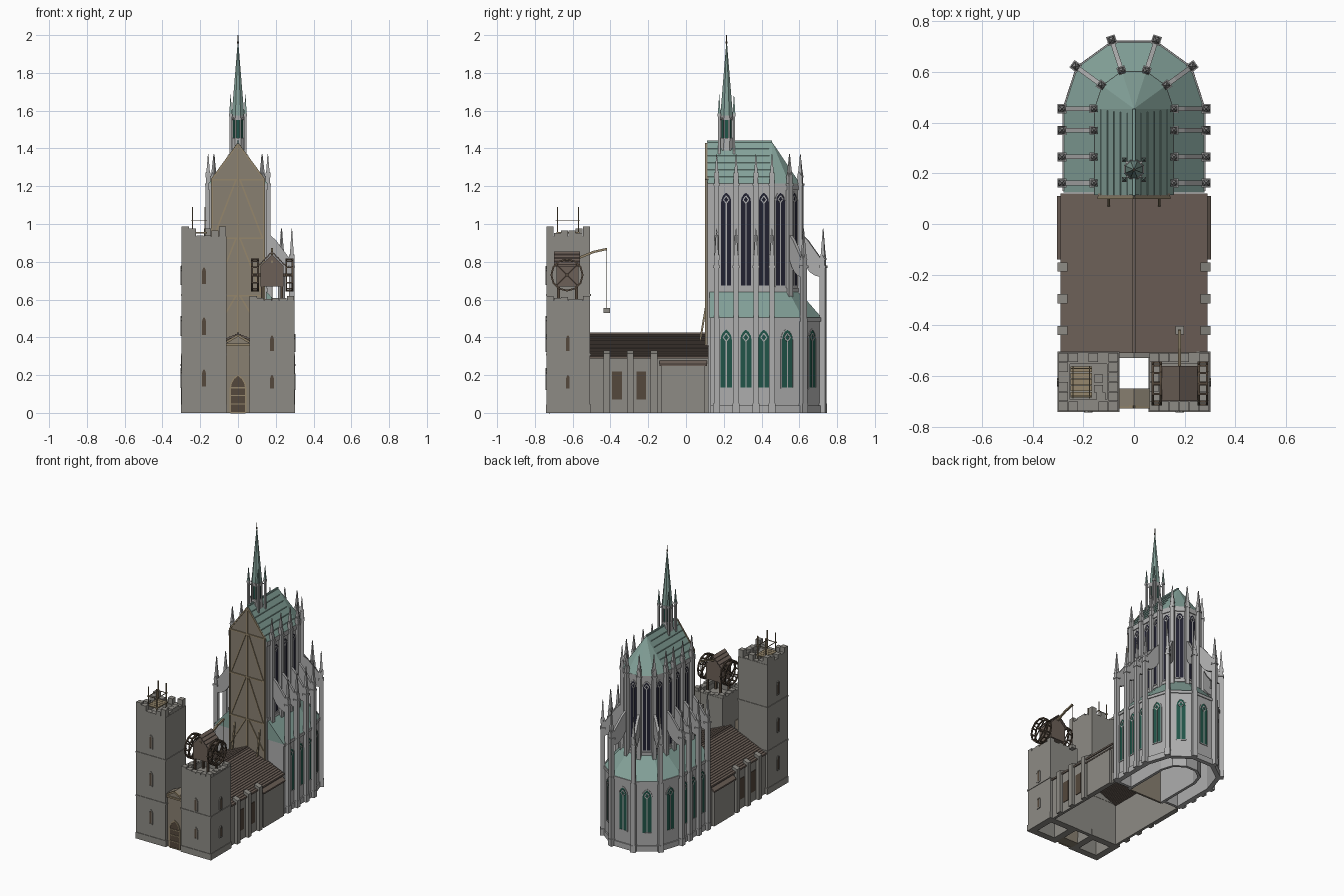
import bpy, bmesh, math, random
from math import sin, cos, pi, radians
from mathutils import Vector, Matrix

if "Cube" in bpy.data.objects:
    bpy.data.objects.remove(bpy.data.objects["Cube"])

random.seed(4)
I = Matrix.Identity(4)
C = 0.455                                   # apse centre (y)
COL = dict(stone=(.27, .26, .235), pale=(.42, .42, .42), copper=(.23, .36, .32), plank=(.15, .115, .095),
           timber=(.30, .24, .15), green=(.015, .09, .065), dark=(.015, .015, .03), tan=(.25, .215, .165),
           shutter=(.09, .065, .045))
MAT = {}
for k, c in COL.items():
    MAT[k] = bpy.data.materials.new(k)
    MAT[k].diffuse_color = (*c, 1)
PARTS = {}


def part(name, mat):
    if name not in PARTS:
        PARTS[name] = (bmesh.new(), mat)
    return PARTS[name][0]


def loft(bm, a, b, M=I):
    va = [bm.verts.new(M @ Vector(p)) for p in a]
    vb = [bm.verts.new(M @ Vector(p)) for p in b]
    n = len(a)
    for i in range(n):
        j = (i + 1) % n
        bm.faces.new((va[i], va[j], vb[j], vb[i]))
    bm.faces.new(va[::-1])
    bm.faces.new(vb)


def extrude(bm, pts, vec, M=I):
    loft(bm, pts, [Vector(p) + Vector(vec) for p in pts], M)


def box(bm, x0, x1, y0, y1, z0, z1, M=I):
    extrude(bm, [(x0, y0, z0), (x1, y0, z0), (x1, y1, z0), (x0, y1, z0)], (0, 0, z1 - z0), M)


def beam(bm, a, b, w, M=I):
    a, b = Vector(a), Vector(b)
    q = (b - a).to_track_quat('Z', 'Y').to_matrix().to_4x4()
    box(bm, -w / 2, w / 2, -w / 2, w / 2, 0, (b - a).length, M @ Matrix.Translation(a) @ q)


def cone(bm, x, y, z0, z1, r0, r1, n=4, M=I):
    def ring(r, z):
        return [(x + r * cos(2 * pi * (i + .5) / n), y + r * sin(2 * pi * (i + .5) / n), z) for i in range(n)]
    loft(bm, ring(r0, z0), ring(r1, z1), M)


def ring(bm, x0, x1, y0, y1, t, z0, z1):
    box(bm, x0, x1, y0, y0 + t, z0, z1)
    box(bm, x0, x1, y1 - t, y1, z0, z1)
    box(bm, x0, x0 + t, y0 + t, y1 - t, z0, z1)
    box(bm, x1 - t, x1, y0 + t, y1 - t, z0, z1)


def frame(x, y, ang):                       # local x = outward, y = along the wall
    return Matrix.Translation((x, y, 0)) @ Matrix.Rotation(ang, 4, 'Z')


def arch(w, z0, z1, x):                     # pointed arch outline, full width w
    zs = z1 - w * .866
    right = [(x, -w / 2 + w * cos(t), zs + w * sin(t)) for t in (0, pi / 9, 2 * pi / 9, pi / 3)]
    return [(x, w / 2, z0)] + right + [(x, -y, z) for _, y, z in right[-2::-1]] + [(x, -w / 2, z0)]


def window(bm, fr, M, r, w, z0, z1, mullion=0):
    pts = arch(w, z0, z1, r - .006)
    extrude(bm, pts, (.008, 0, 0), M)
    if fr:
        for a, b in zip(pts, pts[1:] + pts[:1]):
            d = Vector((.007, 0, 0))
            beam(fr, Vector(a) + d, Vector(b) + d, .007, M)
    if mullion:
        zs = z1 - w
        beam(fr, (r + .002, 0, z0), (r + .002, 0, zs), mullion, M)
        for s in (-1, 1):                   # tracery diamond
            beam(fr, (r + .002, 0, zs), (r + .002, s * w * .25, zs + w * .3), mullion, M)
            beam(fr, (r + .002, s * w * .25, zs + w * .3), (r + .002, 0, zs + w * .65), mullion, M)


def upath(R, y0, z):                        # straight choir sides plus five-sided apse
    apse = [(R * cos(radians(a)), C + R * sin(radians(a)), z) for a in range(0, 181, 36)]
    return [(R, y0, z)] + apse + [(-R, y0, z)]


def uwall(bm, R, t, y0, z0, z1):
    extrude(bm, upath(R, y0, z0) + upath(R - t, y0, z0)[::-1], (0, 0, z1 - z0))


# choir walls, cornices and roofs
cw = part('choir_walls', 'pale')
uwall(cw, .275, .025, .13, 0, .5)
uwall(cw, .283, .03, .13, 0, .04)
uwall(cw, .15, .02, .115, 0, 1.2)
for args in ((.282, .03, .13, .485, .505), (.157, .02, .115, 1.18, 1.215), (.157, .02, .115, .64, .66)):
    uwall(part('choir_cornices', 'pale'), *args)
for s in (-1, 1):
    lo, hi = sorted((s * .14, s * .27))
    extrude(cw, [(s * .14, .13, 0), (s * .27, .13, 0), (s * .27, .13, .5), (s * .14, .13, .635)], (0, .02, 0))
loft(part('aisle_roof', 'copper'), upath(.278, .125, .503), upath(.148, .125, .645))
bm = part('choir_roof', 'copper')
base = [bm.verts.new(p) for p in upath(.157, .115, 1.213)]
A, B = bm.verts.new((0, .115, 1.435)), bm.verts.new((0, C, 1.435))
bm.faces.new((base[0], base[1], B, A))
bm.faces.new((base[6], base[7], A, B))
for i in range(1, 6):
    bm.faces.new((base[i], base[i + 1], B))
bm.faces.new((base[7], base[0], A))
bm.faces.new(base[::-1])
beam(part('roof_ridge', 'copper'), (0, .112, 1.436), (0, C, 1.436), .01)
for k in range(1, 6):                       # roof seams
    for s in (-1, 1):
        t = k / 6
        beam(part('roof_seams', 'copper'), (s * .157 * (1 - t), .115, 1.213 + .222 * t),
             (s * .157 * (1 - t), C - .02 * t, 1.213 + .222 * t), .004)

# choir windows: straight bays, then apse faces
c18 = cos(radians(18))
bays = [(y, a, 1, .06) for y in (.213, .317, .412) for a in (0, pi)]
bays += [(C, radians(18 + 36 * i), c18, .056) for i in range(5)]
for y, a, k, w in bays:
    M = frame(0, y, a)
    window(part('aisle_windows', 'green'), part('window_frames', 'pale'), M, .275 * k, .066, .13, .445, .006)
    window(part('clerestory_windows', 'dark'), part('window_frames', 'pale'), M, .15 * k, w, .67, 1.17, .006)

# buttress piers, pinnacles and flying arches
nodes = [(y, a) for y in (.162, .265, .37, C) for a in (0, pi)]
nodes += [(C, radians(36 * i)) for i in range(1, 5)]
for y, a in nodes:
    M = frame(0, y, a)
    p = part('buttress_piers', 'pale')
    box(p, .262, .302, -.018, .018, 0, .05, M)
    box(p, .262, .3, -.015, .015, .05, .5, M)
    box(p, .27, .299, -.0135, .0135, .5, .78, M)
    box(p, .14, .172, -.013, .013, .5, 1.215, M)
    q = part('pinnacles', 'pale')
    for r, z, w, h in ((.285, .78, .036, .195), (.158, 1.215, .034, .155)):
        box(q, r - w / 2, r + w / 2, -w / 2, w / 2, z - .012, z, M)
        box(q, r - w * .36, r + w * .36, -w * .36, w * .36, z, z + .04, M)
        for ang in (0, pi / 2):             # gablets
            G = M @ Matrix.Translation((r, 0, 0)) @ Matrix.Rotation(ang, 4, 'Z')
            extrude(q, [(-w * .4, -w * .4, z + .03), (-w * .4, w * .4, z + .03), (-w * .4, 0, z + .058)], (w * .8, 0, 0), G)
        R4 = M @ Matrix.Translation((r, 0, 0))
        cone(q, 0, 0, z + .04, z + h, w * .45, .002, 4, R4)
        cone(q, 0, 0, z + h - .022, z + h - .014, .005, .005, 4, R4)
    arc = [(.275 - .12 * sin(t), -.009, .90 - .18 * cos(t)) for t in [pi / 2 * i / 6 for i in range(7)]]
    extrude(part('flying_buttresses', 'pale'), arc + [(.155, -.009, .955), (.2, -.009, .915), (.275, -.009, .815)], (0, .018, 0), M)

# ridge spire
sy = .215
cone(part('spire_base', 'pale'), 0, sy, 1.39, 1.455, .042, .038, 8)
cone(part('spire_lantern', 'green'), 0, sy, 1.45, 1.56, .028, .028, 8)
st = part('spire_stonework', 'pale')
cone(st, 0, sy, 1.55, 1.575, .036, .038, 8)
for i in range(8):
    a = pi / 4 * (i + .5)
    beam(st, (.033 * cos(a), sy + .033 * sin(a), 1.44), (.033 * cos(a), sy + .033 * sin(a), 1.56), .009)
for sx in (-1, 1):
    for s in (-1, 1):
        x, y = sx * .039, sy + s * .039
        box(st, x - .006, x + .006, y - .006, y + .006, 1.36, 1.57)
        cone(st, x, y, 1.57, 1.585, .013, .012)
        cone(part('spire_pinnacles', 'copper'), x, y, 1.585, 1.685, .010, .001)
        beam(st, (x, y, 1.55), (x * .6, sy + s * .024, 1.56), .006)
cone(part('spire', 'copper'), 0, sy, 1.575, 1.96, .036, .002, 8)
beam(part('spire_finial', 'shutter'), (0, sy, 1.94), (0, sy, 2.0), .004)
cone(part('spire_finial', 'shutter'), 0, sy, 1.955, 1.965, .006, .006, 8)

# temporary closing wall with timber frame
extrude(part('closing_wall', 'tan'), [(-.142, .106, 0), (.142, .106, 0), (.142, .106, 1.235), (0, .106, 1.428), (-.142, .106, 1.235)], (0, .014, 0))
tf = part('closing_wall_timbers', 'timber')
y = .104
for z in (.62, .925, 1.235):
    beam(tf, (-.14, y, z), (.14, y, z), .009)
beam(tf, (0, y, .4), (0, y, 1.42), .009)
for s in (-1, 1):
    beam(tf, (s * .137, y, .35), (s * .137, y, 1.235), .009)
    beam(tf, (s * .14, y, 1.235), (0, y, 1.425), .009)
    for z0, z1 in ((.42, .62), (.62, .925), (.925, 1.235)):
        beam(tf, (s * .13, y, z0), (s * .01, y, z1), .008)
    beam(tf, (s * .1, .075, .385), (s * .1, .107, .57), .01)

# low nave: walls, gables, plank roof, buttresses, lean-to sheds
nw = part('nave_walls', 'stone')
extrude(nw, [(-.28, -.53, 0), (.28, -.53, 0), (.28, -.53, .29), (0, -.53, .41), (-.28, -.53, .29)], (0, .025, 0))
for s in (-1, 1):
    lo, hi = sorted((s * .262, s * .28))
    box(nw, lo, hi, -.51, .12, 0, .295)
    n = 18
    for i in range(n):
        x0, x1 = .29 * i / n, .29 * (i + 1) / n
        z0, z1 = .42 - .125 * i / n, .42 - .125 * (i + 1) / n + .004
        extrude(part('nave_roof_planks', 'plank'), [(s * x0, -.51, z0), (s * x1, -.51, z1), (s * x1, -.51, z1 - .012), (s * x0, -.51, z0 - .012)], (0, .63, 0))
    for yb in (-.42, -.295, -.17):
        extrude(part('nave_buttresses', 'stone'), [(s * .262, yb - .018, 0), (s * .302, yb - .018, 0), (s * .302, yb - .018, .315), (s * .262, yb - .018, .33)], (0, .036, 0))
    for yb in (-.365, -.237):
        lo, hi = sorted((s * .27, s * .284))
        box(part('boarded_windows', 'shutter'), lo, hi, yb - .026, yb + .026, .07, .22)
    lo, hi = sorted((s * .27, s * .297))
    box(part('lean_to_walls', 'stone'), lo, hi, -.13, .1, 0, .255)
    extrude(part('lean_to_roofs', 'plank'), [(s * .27, -.14, .285), (s * .304, -.14, .258), (s * .304, -.14, .248), (s * .27, -.14, .27)], (0, .25, 0))
beam(part('nave_ridge', 'plank'), (0, -.51, .42), (0, .11, .42), .012)

# west front between the towers
fw = part('west_front', 'tan')
box(fw, -.065, .065, -.72, -.65, 0, .385)
extrude(fw, [(-.062, -.72, .385), (.062, -.72, .385), (0, -.72, .415)], (0, .07, 0))
for s in (-1, 1):
    beam(part('portal_gable', 'timber'), (s * .06, -.723, .375), (0, -.723, .41), .012)
box(part('portal_gable', 'timber'), -.062, .062, -.728, -.715, .355, .367)
M = frame(0, -.72, -pi / 2)
window(part('portal_door', 'shutter'), part('portal_frame', 'timber'), M, .002, .082, 0, .2)
for z in (.045, .09, .13):
    box(part('door_straps', 'timber'), -.036, .036, -.728, -.72, z, z + .006)

# towers with unfinished tops
for cx, top, courses, wins, step in ((-.18, .935, (.31, .625), ((.135, .235), (.41, .51), (.68, .775)), .05),
                                     (.18, .595, (.31,), ((.125, .205), (.325, .415)), .022)):
    name = 'tall_tower' if cx < 0 else 'short_tower'
    x0, x1, y0, y1 = cx - .118, cx + .118, -.738, -.507
    tw = part(name, 'stone')
    ring(tw, x0, x1, y0, y1, .045, 0, top)
    ring(tw, x0 - .004, x1 + .004, y0 - .004, y1 + .004, .04, 0, .045)
    box(tw, x0 + .03, x1 - .03, y0 + .03, y1 - .03, top - .05, top - .035)
    for z in courses:
        ring(tw, x0 - .004, x1 + .004, y0 - .004, y1 + .004, .03, z - .005, z + .005)
    bl = part(name + '_top_blocks', 'stone')
    for i in range(6):                      # ragged masonry
        for j in range(6):
            if i in (0, 5) or j in (0, 5):
                w, d = .236 / 6, .231 / 6
                corner = i in (0, 5) and j in (0, 5)
                h = step * (1.05 if corner else random.choice((.1, .35, .6, .8)))
                box(bl, x0 + w * i, x0 + w * (i + 1) - .002, y0 + d * j, y0 + d * (j + 1) - .002, top, top + h)
    for z0, z1 in wins:
        for M in (frame(cx, y0, -pi / 2), frame(x1 if cx > 0 else x0, -.625, 0 if cx > 0 else pi)):
            window(part('tower_slits', 'shutter'), part('slit_frames', 'stone'), M, .001, .026, z0, z1)

# scaffold on the tall tower
sc = part('tower_scaffold', 'timber')
for x in (-.24, -.175):
    for yy in (-.68, -.57):
        beam(sc, (x, yy, .89), (x, yy, 1.09), .006)
    beam(sc, (x, -.69, 1.02), (x, -.56, 1.02), .004)
for yy in (-.68, -.57):
    beam(sc, (-.25, yy, 1.02), (-.165, yy, 1.02), .004)
for i in range(5):
    box(sc, -.25, -.165, -.685 + .025 * i, -.663 + .025 * i, .95, .957)
for x, yy in ((-.14, -.61), (-.14, -.65), (-.13, -.68)):
    box(part('loose_blocks', 'stone'), x - .018, x + .018, yy - .015, yy + .015, .90, .935)

# treadwheel crane on the short tower
ch, ct = part('crane_house', 'plank'), part('crane_timbers', 'shutter')
extrude(ch, [(.12, -.685, .67), (.24, -.685, .67), (.24, -.685, .78), (.18, -.685, .84), (.12, -.685, .78)], (0, .115, 0))
for s in (-1, 1):
    for i in range(4):
        xa, xb, za, zb = .018 * i, .018 * (i + 1), .855 - .0185 * i, .855 - .0185 * (i + 1) + .004
        extrude(ch, [(.18 + s * xa, -.7, za), (.18 + s * xb, -.7, zb), (.18 + s * xb, -.7, zb - .009), (.18 + s * xa, -.7, za - .009)], (0, .14, 0))
    for yy in (-.675, -.58):
        beam(ct, (.18 + s * .052, yy, .55), (.18 + s * .052, yy, .68), .014)
cy, cz, R = -.63, .73, .083
beam(ct, (.07, cy, cz), (.29, cy, cz), .014)
wh = part('crane_wheels', 'shutter')
for xc in (.09, .272):
    for i in range(12):
        a, b = 2 * pi * i / 12, 2 * pi * (i + 1) / 12
        for dx in (-.016, .016):
            pa = (xc + dx, cy + R * cos(a), cz + R * sin(a))
            beam(wh, pa, (xc + dx, cy + R * cos(b), cz + R * sin(b)), .009)
            if i % 3 == 0:
                t = a + pi / 4
                beam(wh, (xc + dx, cy, cz), (xc + dx, cy + R * cos(t), cz + R * sin(t)), .006)
        beam(wh, (xc - .02, pa[1], pa[2]), (xc + .02, pa[1], pa[2]), .008)
jib = [(.18, -.69, .80), (.18, -.58, .815), (.18, -.49, .852), (.18, -.418, .868)]
for a, b in zip(jib, jib[1:]):
    beam(part('crane_jib', 'timber'), a, b, .012)
beam(part('crane_rope', 'shutter'), (.18, -.42, .865), (.18, -.42, .55), .003)
box(part('hoisted_block', 'stone'), .163, .197, -.437, -.403, .53, .556)

# finish objects
for name, (bm, mat) in PARTS.items():
    bmesh.ops.recalc_face_normals(bm, faces=bm.faces)
    me = bpy.data.meshes.new(name)
    bm.to_mesh(me)
    bm.free()
    me.materials.append(MAT[mat])
    bpy.context.collection.objects.link(bpy.data.objects.new(name, me))

for m in bpy.data.materials:
    if m.users and not m.is_grease_pencil:
        m.use_nodes = True
        m.node_tree.nodes["Principled BSDF"].inputs["Base Color"].default_value = m.diffuse_color
